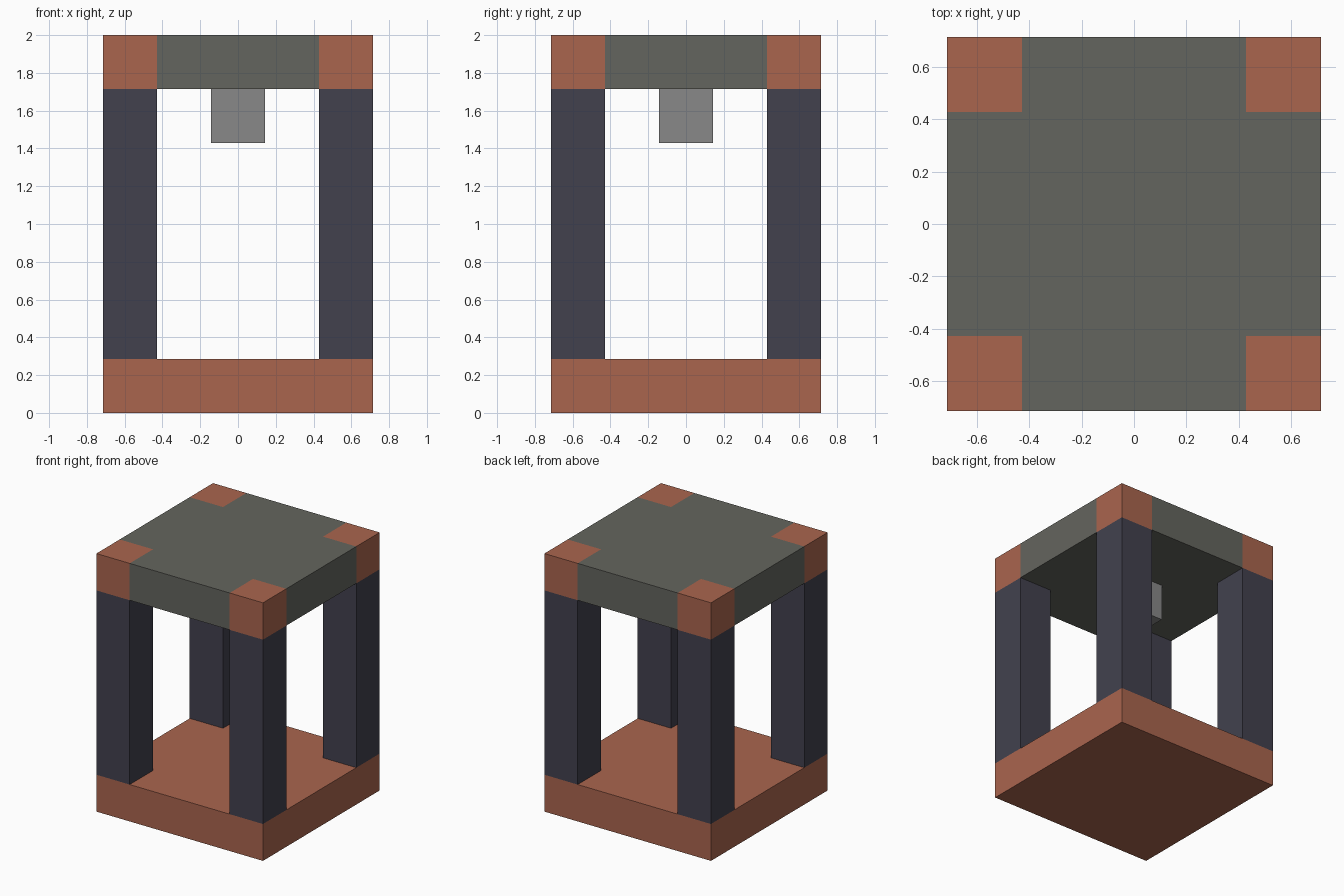
import bpy
import bmesh
from mathutils import Vector

if "Cube" in bpy.data.objects:
    bpy.data.objects.remove(bpy.data.objects["Cube"])

U = 2 / 7          # one block
HALF = 2.5 * U     # half width of the pavilion
INNER = 1.5 * U    # inner edge of the posts


def material(name, rgb):
    mat = bpy.data.materials.new(name)
    mat.use_nodes = True
    mat.diffuse_color = (*rgb, 1)
    mat.node_tree.nodes["Principled BSDF"].inputs["Base Color"].default_value = (*rgb, 1)
    return mat


terracotta = material("terracotta", (0.40, 0.13, 0.076))
stone = material("grey stone", (0.127, 0.13, 0.112))
slate = material("dark slate", (0.054, 0.053, 0.076))
lamp_grey = material("lamp grey", (0.246, 0.246, 0.246))


def box(name, low, high, *mats, cuts=()):
    """Box between two corners, optionally sliced at the given x and y values."""
    low, high = Vector(low), Vector(high)
    bm = bmesh.new()
    bmesh.ops.create_cube(bm, size=1)
    for v in bm.verts:
        v.co = (low + high) / 2 + v.co * (high - low)
    for c in cuts:
        for axis in (Vector((1, 0, 0)), Vector((0, 1, 0))):
            bmesh.ops.bisect_plane(bm, geom=bm.verts[:] + bm.edges[:] + bm.faces[:],
                                   plane_co=axis * c, plane_no=axis)
    mesh = bpy.data.meshes.new(name)
    bm.to_mesh(mesh)
    bm.free()
    for m in mats:
        mesh.materials.append(m)
    obj = bpy.data.objects.new(name, mesh)
    bpy.context.collection.objects.link(obj)
    return obj


# Base slab
box("base", (-HALF, -HALF, 0), (HALF, HALF, U), terracotta)

# Four corner posts
for side, sx in (("left", 1), ("right", -1)):
    for end, sy in (("front", -1), ("back", 1)):
        x, y = sx * 2 * U, sy * 2 * U
        box(f"{end}_{side}_post", (x - U / 2, y - U / 2, U),
            (x + U / 2, y + U / 2, 6 * U), slate)

# Roof slab with terracotta corner blocks
roof = box("roof", (-HALF, -HALF, 6 * U), (HALF, HALF, 7 * U),
           stone, terracotta, cuts=(-INNER, INNER))
for face in roof.data.polygons:
    if min(abs(face.center.x), abs(face.center.y)) > INNER:
        face.material_index = 1

# Hanging lamp
box("lamp", (-U / 2, -U / 2, 5 * U), (U / 2, U / 2, 6 * U), lamp_grey)
